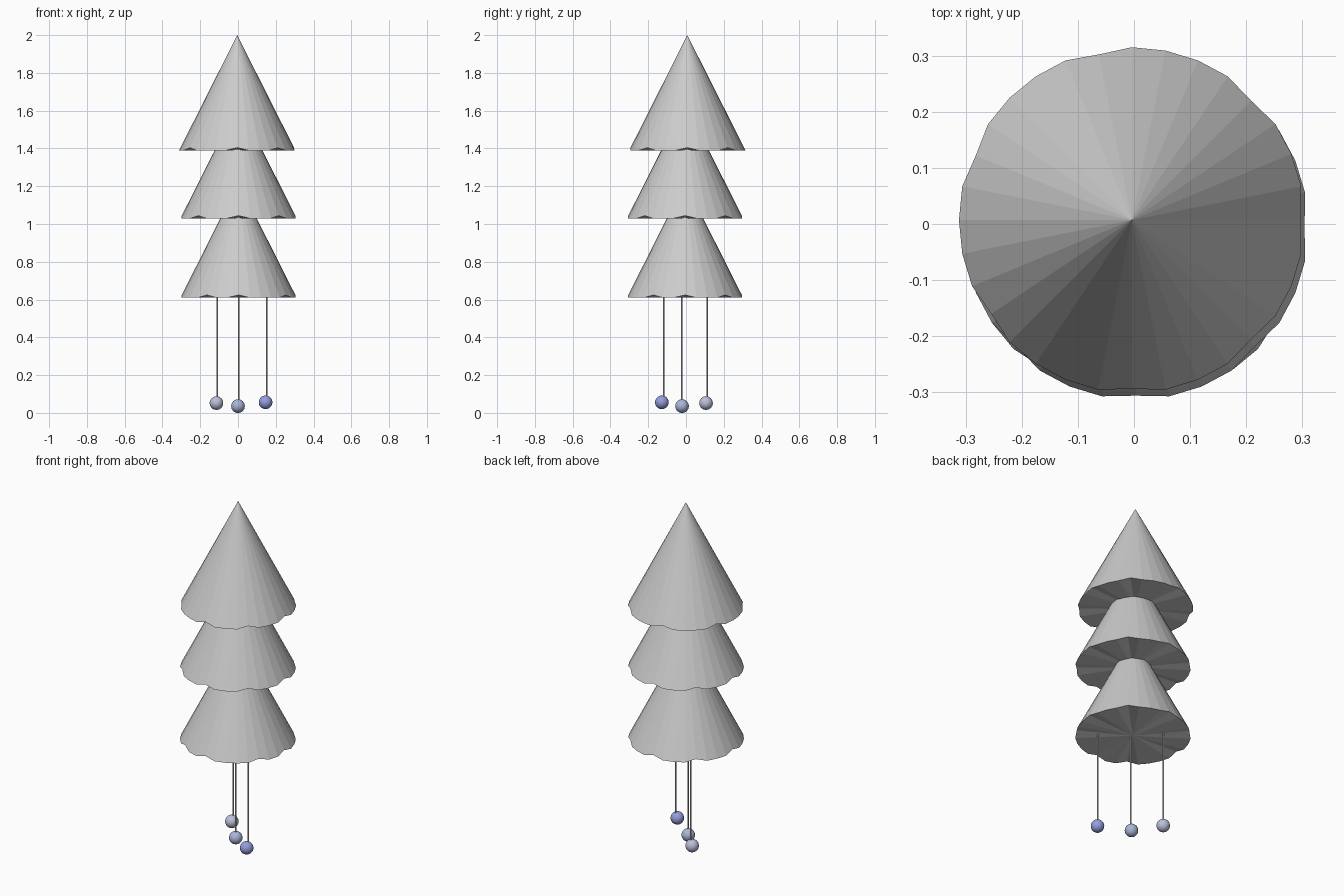
import bpy, bmesh, math

if "Cube" in bpy.data.objects:
    bpy.data.objects.remove(bpy.data.objects["Cube"])

SEG = 32


def material(name, rgb):
    m = bpy.data.materials.new(name)
    m.diffuse_color = (*rgb, 1)
    m.use_nodes = True
    m.node_tree.nodes["Principled BSDF"].inputs["Base Color"].default_value = m.diffuse_color
    return m


def tier(name, cx, cy, base_z, notches):
    """Faceted cone with a flat underside and small notches in the rim."""
    bm = bmesh.new()
    radius, height = 0.308, 0.61
    apex = bm.verts.new((cx, cy, base_z + height))
    rim = []
    for i in range(SEG):
        lift = 0.014 if i in notches else 0.0
        r = radius * (1 - lift / height)
        a = 2 * math.pi * i / SEG
        rim.append(bm.verts.new((cx + r * math.cos(a), cy + r * math.sin(a), base_z + lift)))
    centre = bm.verts.new((cx, cy, base_z))
    for i in range(SEG):
        j = (i + 1) % SEG
        bm.faces.new((rim[i], rim[j], apex))
        bm.faces.new((rim[j], rim[i], centre))
    mesh = bpy.data.meshes.new(name)
    bm.to_mesh(mesh)
    bm.free()
    obj = bpy.data.objects.new(name, mesh)
    bpy.context.collection.objects.link(obj)


# Three stacked foliage cones
tier("top_tier", -0.004, 0.007, 1.39, {0, 4, 9, 14, 19, 24, 28})
tier("middle_tier", 0.003, -0.005, 1.03, {0, 4, 8, 12, 16, 20, 24, 28})
tier("bottom_tier", 0.003, -0.005, 0.61, {0, 4, 8, 12, 16, 21, 24, 29})

# Hanging strings with a coloured bead at each end
beads = [
    ("left", -0.114, 0.106, 0.052, (-0.110, 0.112), (0.50, 0.53, 0.70)),
    ("middle", 0.0, -0.021, 0.036, (0.003, -0.023), (0.40, 0.47, 0.68)),
    ("right", 0.146, -0.128, 0.056, (0.151, -0.119), (0.30, 0.34, 0.72)),
]
for name, x, y, z, (sx, sy), rgb in beads:
    bpy.ops.mesh.primitive_uv_sphere_add(segments=32, ring_count=16, radius=0.036, location=(x, y, z))
    bead = bpy.context.object
    bead.name = name + "_bead"
    bpy.ops.object.shade_smooth()
    bead.data.materials.append(material(name + "_bead_blue", rgb))

    top = 0.615
    bpy.ops.mesh.primitive_cylinder_add(vertices=8, radius=0.004, depth=top - z,
                                        location=(sx, sy, (top + z) / 2))
    bpy.context.object.name = name + "_string"
